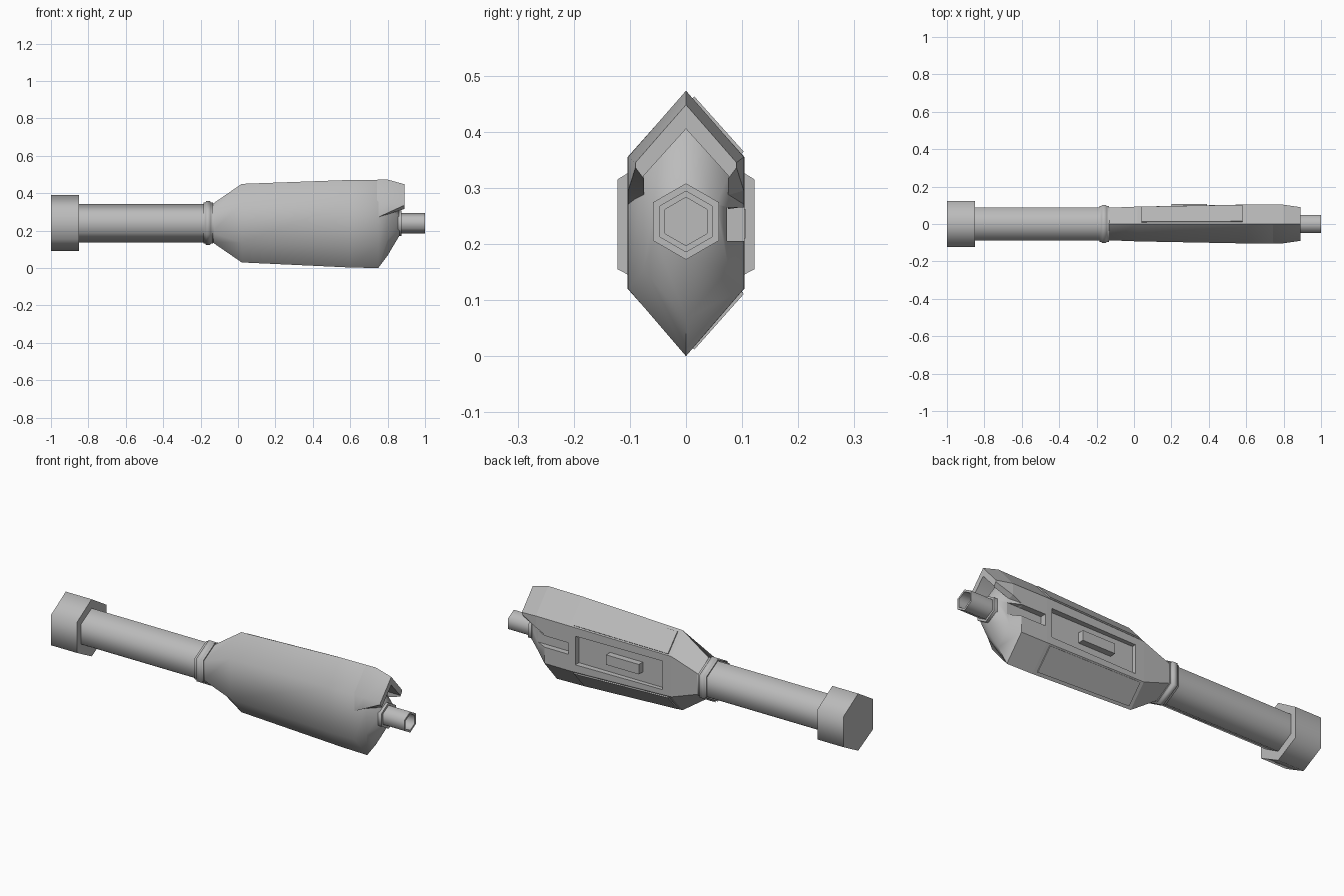
import bpy, bmesh, math
from mathutils import Vector

if "Cube" in bpy.data.objects:
    bpy.data.objects.remove(bpy.data.objects["Cube"])

grey = bpy.data.materials.new("plain grey")
grey.use_nodes = True
tone = (0.5, 0.5, 0.5, 1)
grey.diffuse_color = tone
grey.node_tree.nodes["Principled BSDF"].inputs["Base Color"].default_value = tone

MID = 0.24  # height of the long axis


def loft(name, sections, smooth=0):
    """Bridge (x, [(y, z), ...]) loops along x and cap both ends."""
    bm = bmesh.new()
    loops = [[bm.verts.new((x, y, z)) for y, z in pts] for x, pts in sections]
    n = len(loops[0])
    for a, b in zip(loops, loops[1:]):
        for i in range(n):
            j = (i + 1) % n
            bm.faces.new((a[i], a[j], b[j], b[i]))
    bm.faces.new(loops[0])
    bm.faces.new(loops[-1])
    bmesh.ops.recalc_face_normals(bm, faces=bm.faces)
    mesh = bpy.data.meshes.new(name)
    bm.to_mesh(mesh)
    bm.free()
    mesh.materials.append(grey)
    ob = bpy.data.objects.new(name, mesh)
    bpy.context.collection.objects.link(ob)
    if smooth:
        shade(ob, smooth)
    return ob


def shade(ob, degrees):
    bpy.ops.object.select_all(action='DESELECT')
    ob.select_set(True)
    bpy.context.view_layer.objects.active = ob
    bpy.ops.object.shade_smooth_by_angle(angle=math.radians(degrees))


def hexagon(top, bottom, half, hi, lo):
    return [(0, top), (half, hi), (half, lo), (0, bottom), (-half, lo), (-half, hi)]


def regular(r):
    return hexagon(MID + r, MID - r, r * 0.866, MID + r / 2, MID - r / 2)


def box(name, x, y, z):
    pts = [(y[0], z[0]), (y[1], z[0]), (y[1], z[1]), (y[0], z[1])]
    return loft(name, [(x[0], pts), (x[1], pts)])


# Handle, end cap and collar ring
cap = hexagon(0.39, 0.09, 0.122, 0.315, 0.155)
loft("end_cap", [(-1, cap), (-0.85, cap)], 65)
loft("handle", [(-0.87, regular(0.103)), (-0.13, regular(0.103))], 65)
ring = [(-0.185, 0.1), (-0.185, 0.11), (-0.175, 0.11), (-0.17, 0.118),
        (-0.15, 0.118), (-0.145, 0.11), (-0.135, 0.11), (-0.135, 0.1)]
loft("handle_ring", [(x, regular(r)) for x, r in ring], 65)

# Body with tapered rear and domed nose
rear = hexagon(0.45, 0.03, 0.093, 0.347, 0.135)
wide = hexagon(0.471, 0.003, 0.104, 0.355, 0.12)
front = hexagon(0.472, 0.0, 0.103, 0.355, 0.12)
nose = [(y * 0.74, MID + (z - MID) * 0.72) for y, z in front]
body = loft("body", [(-0.14, regular(0.1)), (0.02, rear), (0.6, wide),
                     (0.75, front), (0.8, nose), (0.866, regular(0.062))])

# Side recess and front slot cut into the back side
for x, z in (((0.07, 0.57), (0.16, 0.31)), ((0.61, 0.9), (0.205, 0.265))):
    cutter = box("cutter", x, (0.073, 0.2), z)
    cutter.hide_render = True
    mod = body.modifiers.new("cut", 'BOOLEAN')
    mod.object = cutter
    mod.operation = 'DIFFERENCE'
    mod.solver = 'EXACT'
    bpy.ops.object.select_all(action='DESELECT')
    bpy.context.view_layer.objects.active = body
    bpy.ops.object.modifier_apply(modifier=mod.name)
    bpy.data.objects.remove(cutter)
shade(body, 65)
for f in body.data.polygons:
    if f.center.y > 0 and f.center.x < 0.75:
        f.use_smooth = False
box("recess_block", (0.2, 0.39), (0.07, 0.106), (0.21, 0.262))


# Hood over the nose: an arch with outer and inner faces
def arch(half, foot, side, top, in_foot, in_side, in_top):
    outer = [(-half, foot), (-half, side), (0, top), (half, side), (half, foot)]
    w = 0.075
    return outer + [(w, in_foot), (w, in_side), (0, in_top), (-w, in_side), (-w, in_foot)]


hood = loft("hood", [
    (0.74, arch(0.103, 0.266, 0.355, 0.472, 0.262, 0.322, 0.405)),
    (0.8, arch(0.103, 0.295, 0.355, 0.473, 0.287, 0.322, 0.405)),
    (0.89, arch(0.09, 0.336, 0.345, 0.448, 0.316, 0.322, 0.405))], 50)
for f in hood.data.polygons:
    if f.center.y > 0:
        f.use_smooth = False

# Nozzle with hollow tip, and its collar
loft("nozzle_collar", [(0.855, regular(0.068)), (0.875, regular(0.068))], 65)
loft("nozzle", [(0.86, regular(0.055)), (1, regular(0.055)),
                (1, regular(0.043)), (0.89, regular(0.043))], 65)


# Raised plates on the sloped faces of the back side
def plate(name, corner, side):
    sections = []
    for x, t in ((0.04, 0.035), (0.58, 0.965)):
        a, b = [Vector(rear[i]).lerp(Vector(wide[i]), t) for i in (corner, side)]
        p, q = a.lerp(b, 0.1), a.lerp(b, 0.95)
        d = (b - a).normalized()
        n = Vector((abs(d.y), d.x if a.y > MID else -d.x))
        sections.append((x, [p - n * 0.003, q - n * 0.003, q + n * 0.006, p + n * 0.006]))
    loft(name, sections)


plate("upper_plate", 0, 1)
plate("lower_plate", 3, 2)
